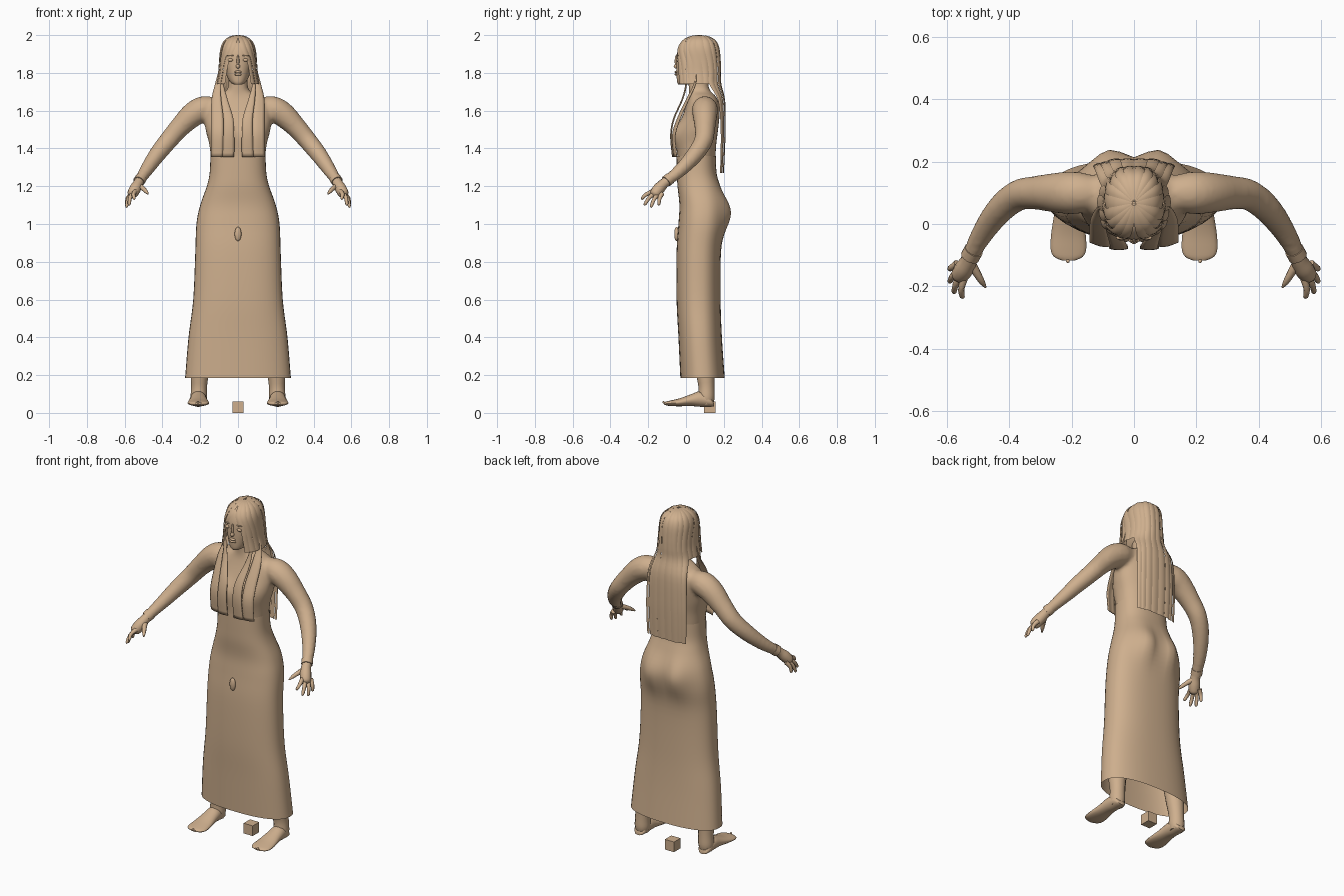
import bpy, bmesh
from math import sin, cos, pi, exp, radians, copysign
from mathutils import Vector

if "Cube" in bpy.data.objects:
    bpy.data.objects.remove(bpy.data.objects["Cube"], do_unlink=True)

tan = bpy.data.materials.new("warm tan")
tan.use_nodes = True
tan.diffuse_color = (0.62, 0.43, 0.27, 1)
tan.node_tree.nodes["Principled BSDF"].inputs["Base Color"].default_value = tan.diffuse_color


def finish(bm, name, smooth=True):
    """Turn a bmesh into a named, shaded object."""
    bmesh.ops.recalc_face_normals(bm, faces=bm.faces)
    mesh = bpy.data.meshes.new(name)
    bm.to_mesh(mesh)
    bm.free()
    mesh.materials.append(tan)
    ob = bpy.data.objects.new(name, mesh)
    bpy.context.collection.objects.link(ob)
    if smooth:
        bpy.ops.object.select_all(action='DESELECT')
        ob.select_set(True)
        bpy.context.view_layer.objects.active = ob
        bpy.ops.object.shade_smooth_by_angle(angle=radians(50))
    return ob


def resample(rows, steps):
    """Catmull-Rom interpolation between rows of numbers."""
    out = []
    for i in range(len(rows) - 1):
        quad = [rows[max(i - 1, 0)], rows[i], rows[i + 1], rows[min(i + 2, len(rows) - 1)]]
        for s in range(steps):
            t = s / steps
            out.append([0.5 * (2 * b + (c - a) * t + (2 * a - 5 * b + 4 * c - d) * t * t
                               + (3 * b - a - 3 * c + d) * t ** 3) for a, b, c, d in zip(*quad)])
    return out + [list(rows[-1])]


def skin(bm, rings, closed=True, caps=True):
    """Bridge successive rings of points with quads."""
    vs = [[bm.verts.new(p) for p in r] for r in rings]
    n = len(vs[0])
    for a, b in zip(vs, vs[1:]):
        for i in range(n if closed else n - 1):
            j = (i + 1) % n
            bm.faces.new((a[i], a[j], b[j], b[i]))
    if closed and caps:
        bm.faces.new(vs[0])
        bm.faces.new(vs[-1])


def oval(z, rx, y0, y1, ang, power=2.0):
    """Point on a horizontal oval; angle 0 is the front."""
    s, c, e = sin(ang), -cos(ang), 2 / power
    return Vector((rx * copysign(abs(s) ** e, s),
                   (y0 + y1) / 2 + (y1 - y0) / 2 * copysign(abs(c) ** e, c), z))


def oval_loft(bm, rows, sides=40, power=2.0, steps=5, shape=None, caps=True):
    rings = [[oval(*r, 2 * pi * k / sides, power) for k in range(sides)] for r in resample(rows, steps)]
    for p in (p for r in rings for p in r):
        if shape:
            p.y += shape(p)
    skin(bm, rings, caps=caps)


def tube(bm, rows, side=1, sides=12, steps=4):
    """Round limb along (x, y, z, radius) rows."""
    rows = resample(rows, steps)
    pts = [Vector((r[0] * side, r[1], r[2])) for r in rows]
    rings = []
    for i, p in enumerate(pts):
        d = (pts[min(i + 1, len(pts) - 1)] - pts[max(i - 1, 0)]).normalized()
        u = d.cross(Vector((0, 1, 0.3))).normalized()
        v = d.cross(u)
        rings.append([p + rows[i][3] * (u * cos(2 * pi * k / sides) + v * sin(2 * pi * k / sides))
                      for k in range(sides)])
    skin(bm, rings)


def ball(bm, loc, size):
    made = bmesh.ops.create_uvsphere(bm, u_segments=16, v_segments=10, radius=1)["verts"]
    for v in made:
        v.co = Vector(loc) + Vector(a * b for a, b in zip(v.co, size))


def bump(p, x, z, w, h):
    return exp(-((abs(p.x) - x) / w) ** 2 - ((p.z - z) / h) ** 2)


# Long open gown, with the seat shaped into its back
bm = bmesh.new()
oval_loft(bm, [(.185, .28, -.03, .205), (.4, .262, -.04, .19), (.6, .237, -.05, .183),
               (.85, .226, -.05, .185), (1.0, .22, -.04, .205), (1.1, .2, -.035, .205),
               (1.2, .165, -.045, .18), (1.27, .15, -.048, .162), (1.36, .146, -.05, .158)],
          power=2.4, caps=False,
          shape=lambda p: .035 * bump(p, .08, 1.06, .06, .1) if p.y > .1 else 0)
finish(bm, "gown")

# Torso, neck and arms fused into one skin
bm = bmesh.new()
oval_loft(bm, [(1.33, .142, -.045, .155), (1.42, .152, -.045, .16), (1.5, .172, -.04, .17),
               (1.58, .18, -.015, .178), (1.64, .165, .005, .175), (1.68, .11, .015, .155),
               (1.71, .058, .015, .125), (1.78, .05, .01, .115)], power=2.3,
          shape=lambda p: -.03 * bump(p, .075, 1.47, .06, .07) if p.y < .04 else 0)
for side in (1, -1):
    tube(bm, [(.11, .1, 1.62, .05), (.18, .1, 1.61, .068), (.24, .1, 1.578, .066),
              (.31, .1, 1.51, .055), (.37, .092, 1.44, .05), (.43, .045, 1.365, .045),
              (.485, -.03, 1.285, .036), (.525, -.105, 1.225, .027)], side, 16)
body = finish(bm, "body")
remesh = body.modifiers.new("fuse", 'REMESH')
remesh.mode = 'VOXEL'
remesh.voxel_size = .011
remesh.use_smooth_shade = True
soften = body.modifiers.new("soften", 'SMOOTH')
soften.iterations = 5

# Hands: palm, four fingers, thumb and sleeve cuff
tips = [(.55, -.238, 1.132), (.578, -.222, 1.1), (.592, -.187, 1.088), (.592, -.145, 1.1)]
for side, label in ((1, "left"), (-1, "right")):
    bm = bmesh.new()
    tube(bm, [(.52, -.095, 1.232, .026), (.53, -.12, 1.212, .027), (.545, -.145, 1.185, .031),
              (.56, -.165, 1.158, .027), (.565, -.172, 1.148, .012)], side)
    for k, tip in enumerate(tips):
        root = Vector((.545 + .007 * k, -.175 + .016 * k, 1.172 - .004 * k))
        mid = root.lerp(Vector(tip), .5) + Vector((.006, -.004, .005))
        tube(bm, [(*root, .013), (*mid, .0105), (*root.lerp(Vector(tip), .92), .008), (*tip, .002)],
             side, 8, 3)
    tube(bm, [(.525, -.12, 1.205, .016), (.503, -.158, 1.188, .013), (.487, -.185, 1.172, .01),
              (.475, -.203, 1.158, .003)], side, 8, 3)
    tube(bm, [(.513, -.083, 1.243, .031), (.525, -.105, 1.225, .031)], side, 16, 1)
    finish(bm, label + "_hand")

# Legs and bare feet
for side, label in ((1, "left"), (-1, "right")):
    bm = bmesh.new()
    tube(bm, [(.12, .08, .85, .075), (.17, .085, .5, .06), (.2, .1, .24, .05),
              (.206, .108, .14, .042), (.208, .108, .08, .043), (.208, .108, .045, .035)], side)
    foot = [(.148, .02, .035, .05), (.13, .036, .032, .085), (.08, .042, .032, .115),
            (.03, .046, .036, .1), (-.03, .055, .035, .078), (-.08, .057, .036, .066),
            (-.105, .046, .04, .06), (-.117, .02, .044, .055)]
    rings = []
    for y, w, lo, hi in resample(foot, 3):
        rings.append([Vector((side * .21 + w * cos(a), y, (lo + hi) / 2 + (hi - lo) / 2 * sin(a)))
                      for a in (2 * pi * k / 20 for k in range(20))])
    skin(bm, rings)
    ball(bm, (side * .212, -.119, .056), (.006, .006, .006))
    finish(bm, label + "_foot")

# Head with simple features
bm = bmesh.new()
oval_loft(bm, [(1.738, .02, -.04, .02), (1.752, .042, -.047, .08), (1.79, .062, -.05, .13),
               (1.85, .078, -.051, .16), (1.91, .08, -.046, .165), (1.96, .062, -.02, .145),
               (1.985, .02, .04, .1)], power=2.3)
finish(bm, "head")
bm = bmesh.new()
ball(bm, (0, -.05, 1.835), (.011, .015, .013))
ball(bm, (0, -.05, 1.862), (.007, .01, .035))
finish(bm, "nose")
bm = bmesh.new()
for z in (1.792, 1.805):
    ball(bm, (0, -.05, z), (.02, .01, .007))
finish(bm, "lips")
bm = bmesh.new()
for side in (1, -1):
    ball(bm, (side * .04, -.043, 1.868), (.014, .01, .009))
    ball(bm, (side * .04, -.044, 1.892), (.018, .007, .004))
finish(bm, "eyes_and_brows")

# Hair: overlapping locks around the head; the rear ones run down the back
crown = [(2.0, .004, .06, .075, 0), (1.994, .04, .02, .12, 0), (1.972, .073, -.02, .158, .05),
         (1.93, .092, -.047, .178, .15), (1.86, .098, -.058, .185, .48), (1.8, .103, -.06, .187, .6),
         (1.74, .115, -.057, .188, .62)]
fall = [(1.65, .135, .07, .208, .6), (1.5, .142, .11, .21, .6), (1.38, .142, .12, .206, .6),
        (1.27, .138, .125, .2, .6)]
LOCKS = 9
bm = bmesh.new()
for side in (1, -1):
    for k in range(LOCKS):
        rows = crown + (fall if k >= 5 else [])
        lift = .003 * (k % 2)
        rings = []
        for z, rx, y0, y1, gap in resample(rows, 4):
            ring = []
            for c in range(6):
                t = (k - .04 + 1.08 * c / 5) / LOCKS
                ang = min(gap + t * (pi - gap), pi)
                ridge = lift + .003 * sin(pi * c / 5)
                ring.append(oval(z, side * (rx + ridge - .003), y0 - ridge + .003, y1 + ridge - .003, ang, 2.3))
            rings.append(ring)
        skin(bm, rings, closed=False)
finish(bm, "hair_locks")

# Front tresses draped over the chest: (z, inner x, outer x, y)
inner = [(1.82, .08, .095, .0), (1.74, .076, .095, .0), (1.66, .055, .09, -.02), (1.56, .025, .078, -.064),
         (1.47, .02, .078, -.08), (1.355, .02, .082, -.07)]
outer = [(1.82, .09, .1, .05), (1.74, .09, .122, .04), (1.66, .088, .14, .0), (1.56, .077, .142, -.045),
         (1.47, .077, .142, -.072), (1.355, .08, .142, -.064)]
bm = bmesh.new()
for side in (1, -1):
    for rows in (inner, outer):
        rings = []
        for z, x0, x1, y in resample(rows, 4):
            rings.append([Vector((side * (x0 + (x1 - x0) * c / 4), y - .004 * sin(pi * c / 4)
                                  + .25 * max(0, x0 + (x1 - x0) * c / 4 - .09), z)) for c in range(5)])
        skin(bm, rings, closed=False)
tresses = finish(bm, "front_tresses")
tresses.modifiers.new("thickness", 'SOLIDIFY').thickness = .005

# Gown ornament and the small block between the feet
bm = bmesh.new()
ball(bm, (0, -.05, .947), (.018, .012, .038))
finish(bm, "gown_ornament")
bm = bmesh.new()
bmesh.ops.create_cube(bm, size=.06)
bmesh.ops.translate(bm, verts=bm.verts, vec=(0, .125, .03))
finish(bm, "ground_block", smooth=False)
